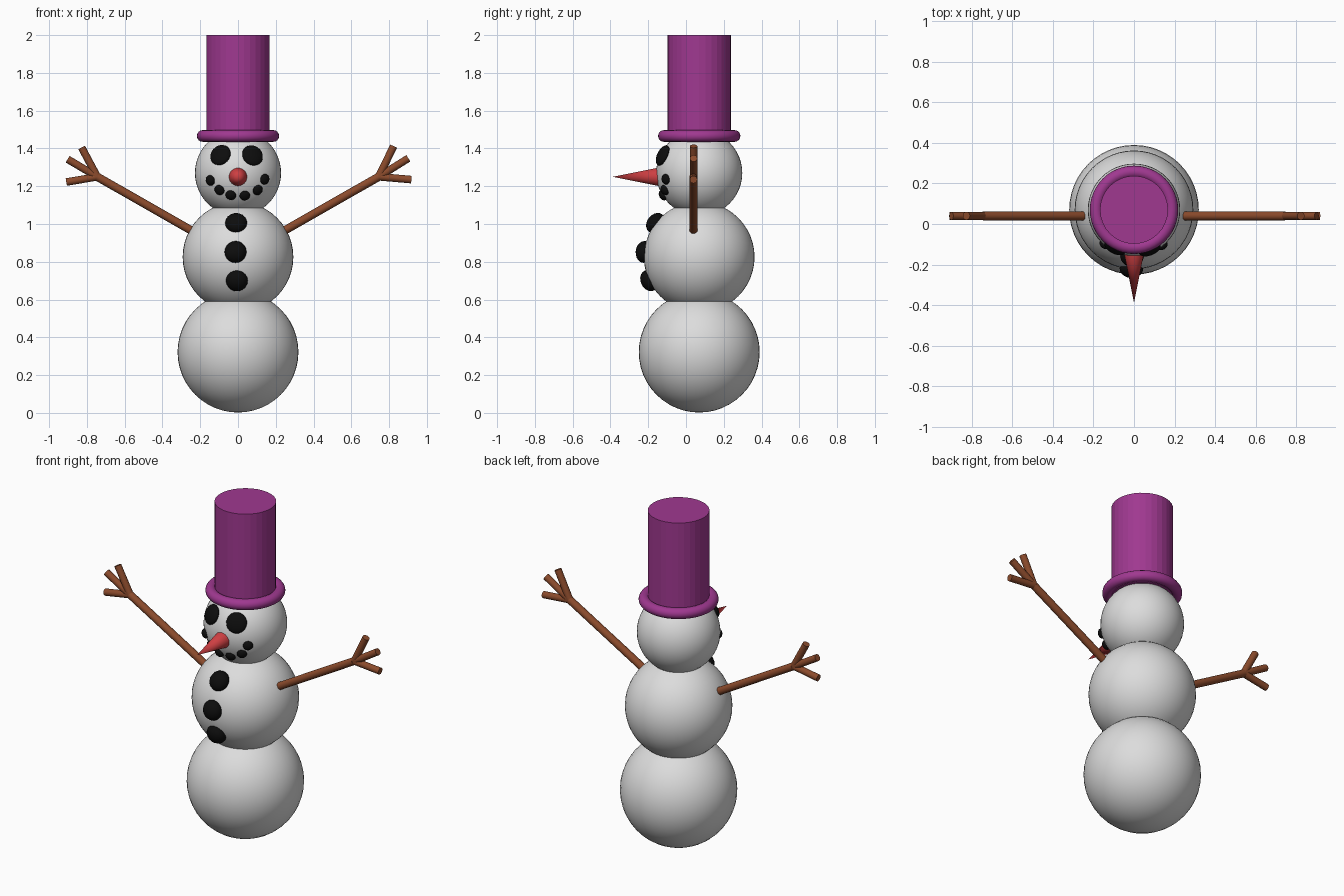
import bpy, math
from mathutils import Vector

if "Cube" in bpy.data.objects:
    bpy.data.objects.remove(bpy.data.objects["Cube"])


def material(name, rgb):
    m = bpy.data.materials.new(name)
    m.diffuse_color = (*rgb, 1)
    m.use_nodes = True
    m.node_tree.nodes["Principled BSDF"].inputs["Base Color"].default_value = m.diffuse_color
    return m


SNOW = material("snow white", (0.72, 0.72, 0.72))
COAL = material("coal black", (0.004, 0.004, 0.004))
BARK = material("bark brown", (0.26, 0.07, 0.025))
CARROT = material("carrot red", (0.62, 0.05, 0.055))
FELT = material("felt purple", (0.35, 0.04, 0.28))
CY = 0.07  # y of the body axis


def finish(name, mat, smooth=True):
    ob = bpy.context.object
    ob.name = name
    ob.data.materials.append(mat)
    if smooth:
        bpy.ops.object.shade_smooth_by_angle(angle=math.radians(40))
    return ob


def ball(name, z, r):
    bpy.ops.mesh.primitive_uv_sphere_add(segments=48, ring_count=24, radius=r, location=(0, CY, z))
    finish(name, SNOW)


def coal(name, x, z, r, depth, centre_z, ball_r):
    """Flattened lump lying on the front surface of a snow ball."""
    dz = z - centre_z
    n = Vector((x, -math.sqrt(ball_r ** 2 - x * x - dz * dz), dz))
    bpy.ops.mesh.primitive_uv_sphere_add(segments=20, ring_count=10, radius=1,
                                         location=n + Vector((0, CY, centre_z)))
    ob = finish(name, COAL)
    ob.scale = (r, r, depth)
    ob.rotation_euler = n.to_track_quat('Z', 'Y').to_euler()


def stick(name, a, b, r):
    a, b = Vector(a), Vector(b)
    bpy.ops.mesh.primitive_cylinder_add(vertices=16, radius=r, depth=(b - a).length,
                                        location=(a + b) / 2,
                                        rotation=(b - a).to_track_quat('Z', 'Y').to_euler())
    finish(name, BARK)


# Snow balls
BODY_Z, BODY_R = 0.825, 0.293
HEAD_Z, HEAD_R = 1.27, 0.228
ball("base_ball", 0.322, 0.32)
ball("body_ball", BODY_Z, BODY_R)
ball("head_ball", HEAD_Z, HEAD_R)

# Hat
bpy.ops.mesh.primitive_cylinder_add(vertices=32, radius=0.168, depth=0.56, location=(0, CY, 1.72))
finish("hat_crown", FELT, False)
bpy.ops.mesh.primitive_torus_add(major_radius=0.187, minor_radius=0.031, major_segments=48,
                                 minor_segments=16, location=(0, CY, 1.466))
finish("hat_brim", FELT)

# Nose: cone pointing forward
bpy.ops.mesh.primitive_cone_add(vertices=32, radius1=0.048, radius2=0, depth=0.24,
                                location=(0, -0.268, 1.25), rotation=(math.pi / 2, 0, 0))
finish("nose", CARROT)

# Eyes, mouth and buttons
for x, z in ((-0.093, 1.365), (0.077, 1.363)):
    coal("eye", x, z, 0.058, 0.024, HEAD_Z, HEAD_R)
for x, z in ((-0.146, 1.231), (-0.098, 1.18), (-0.038, 1.153),
             (0.036, 1.151), (0.104, 1.18), (0.141, 1.237)):
    coal("mouth_lump", x, z, 0.028, 0.02, HEAD_Z, HEAD_R)
for x, z in ((-0.01, 1.005), (-0.013, 0.852), (-0.006, 0.70)):
    coal("button", x, z, 0.058, 0.045, BODY_Z, BODY_R)

# Arms with three twigs each
AY = 0.04
for side, label, tips in ((1, "right", ((0.824, 1.412), (0.902, 1.348), (0.918, 1.235))),
                          (-1, "left", ((0.828, 1.405), (0.902, 1.343), (0.909, 1.222)))):
    fork = (side * 0.745, AY, 1.25)
    stick(label + "_arm", (side * 0.251, AY, 0.968), fork, 0.022)
    for x, z in tips:
        stick(label + "_twig", fork, (side * x, AY, z), 0.02)
